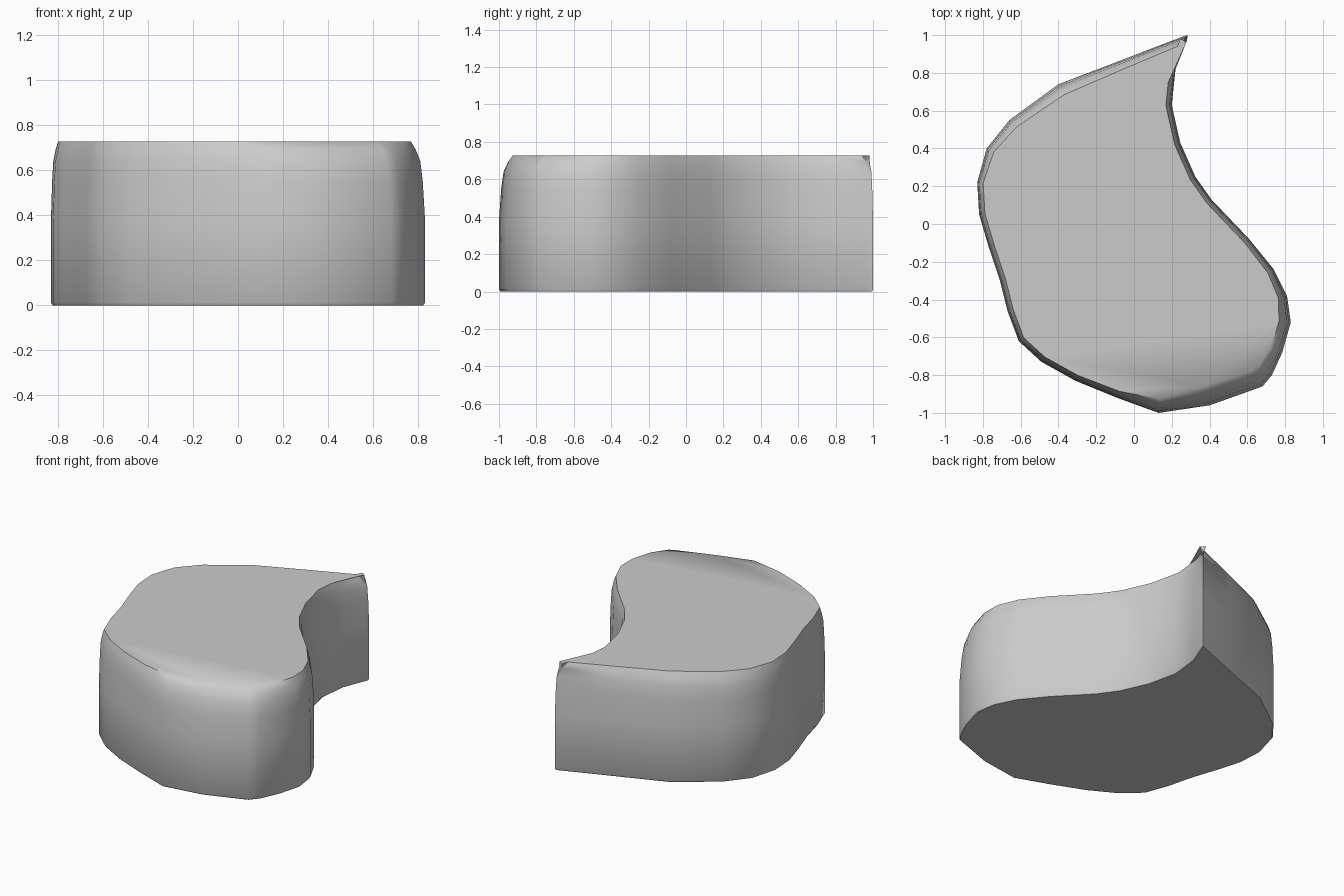
import bpy, bmesh
from mathutils import Vector

if "Cube" in bpy.data.objects:
    bpy.data.objects.remove(bpy.data.objects["Cube"])

# Plan outline, clockwise from the pointed tip: x, y, inset of the top edge
OUTLINE = [
    (0.285, 1.0, .035), (0.28, 0.97, .035), (0.22, 0.82, .03), (0.20, 0.63, .03), (0.245, 0.43, .03),
    (0.325, 0.25, .03), (0.41, 0.13, .03), (0.61, -0.08, .03), (0.74, -0.24, .035),
    (0.81, -0.38, .045), (0.83, -0.52, .06), (0.785, -0.68, .06), (0.73, -0.80, .08),
    (0.68, -0.86, .10), (0.40, -0.96, .10), (0.13, -1.0, .07), (-0.09, -0.92, .035),
    (-0.31, -0.83, .03), (-0.49, -0.73, .03), (-0.61, -0.62, .03), (-0.67, -0.46, .03),
    (-0.71, -0.30, .03), (-0.77, -0.12, .03), (-0.82, 0.05, .03), (-0.83, 0.22, .03),
    (-0.78, 0.40, .04), (-0.66, 0.55, .05), (-0.40, 0.74, .06), (-0.06, 0.87, .045),
    (0.265, 0.995, .035),
]
# Side profile: height, share of the top inset
RINGS = [(0, .25), (0.012, 0), (0.38, 0), (0.55, .17), (0.64, .35), (0.69, .68), (0.727, 1.05)]

pts = [Vector(p[:2]) for p in OUTLINE]
n = len(pts)


def inward(i):
    a = (pts[i] - pts[i - 1]).normalized()
    b = (pts[(i + 1) % n] - pts[i]).normalized()
    d = (a + b).normalized()
    return Vector((d.y, -d.x))


# Pad: stacked outlines, rounded in towards the top
bm = bmesh.new()
rings = []
for z, share in RINGS:
    ring = []
    for i, p in enumerate(pts):
        inset = min(OUTLINE[i][2], 0.03) if z == 0 else OUTLINE[i][2]
        q = p + inward(i) * inset * share
        ring.append(bm.verts.new((q.x, q.y, z)))
    rings.append(ring)
for lo, hi in zip(rings, rings[1:]):
    for i in range(n):
        j = (i + 1) % n
        bm.faces.new((lo[i], lo[j], hi[j], hi[i]))
bm.faces.new(rings[0])
bm.faces.new(rings[-1])
bmesh.ops.recalc_face_normals(bm, faces=bm.faces)

mesh = bpy.data.meshes.new("curved_pad")
bm.to_mesh(mesh)
bm.free()
pad = bpy.data.objects.new("curved_pad", mesh)
bpy.context.collection.objects.link(pad)
bpy.context.view_layer.objects.active = pad
pad.select_set(True)
bpy.ops.object.shade_smooth_by_angle(angle=1.0)
